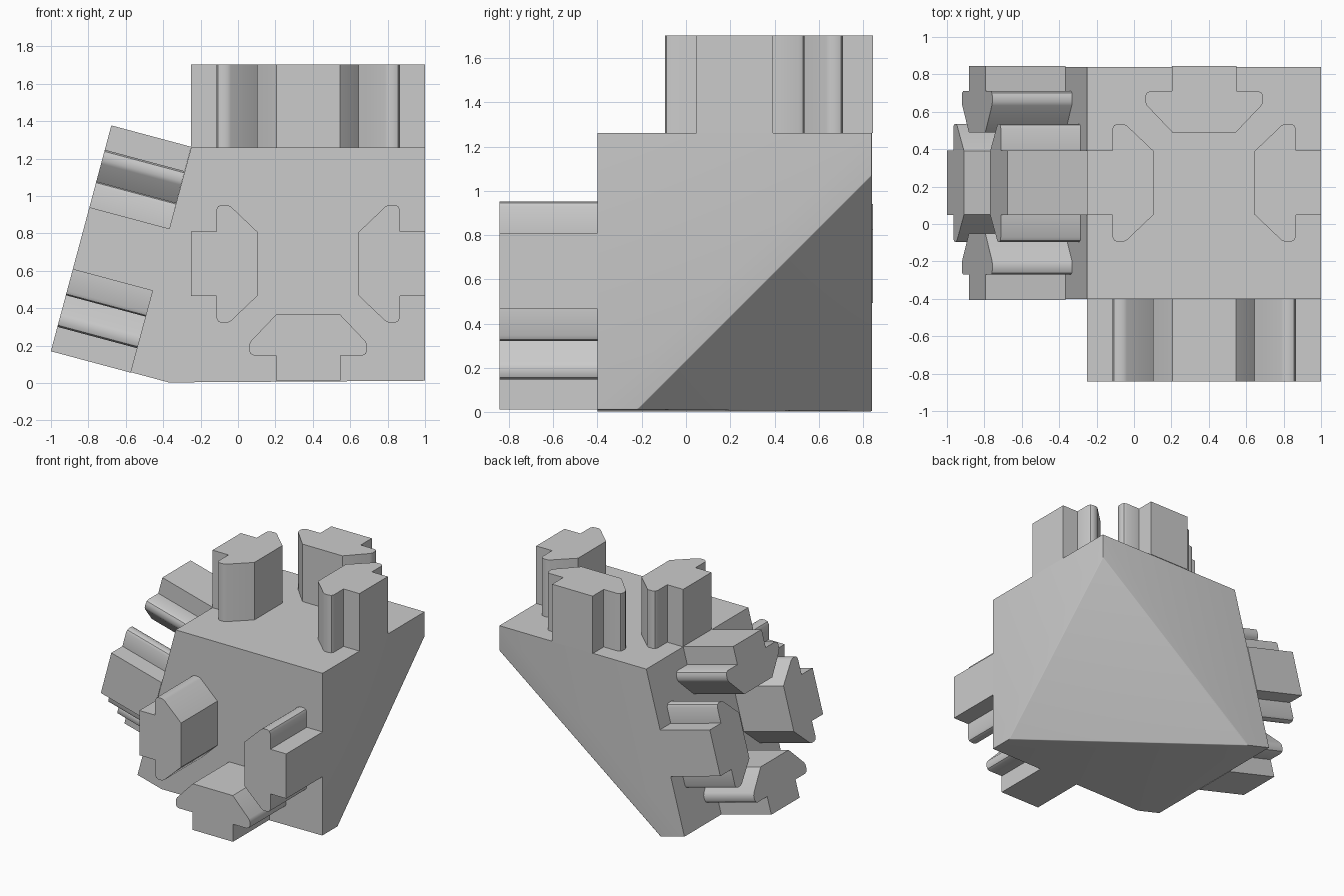
import bpy, bmesh, math
from mathutils import Vector, Matrix

if "Cube" in bpy.data.objects:
    bpy.data.objects.remove(bpy.data.objects["Cube"])

grey = bpy.data.materials.new("light grey")
grey.diffuse_color = (0.6, 0.6, 0.6, 1)
grey.use_nodes = True
grey.node_tree.nodes["Principled BSDF"].inputs["Base Color"].default_value = grey.diffuse_color


def finish(bm, name, angle):
    bmesh.ops.recalc_face_normals(bm, faces=bm.faces[:])
    me = bpy.data.meshes.new(name)
    bm.to_mesh(me)
    bm.free()
    ob = bpy.data.objects.new(name, me)
    bpy.context.collection.objects.link(ob)
    me.materials.append(grey)
    bpy.ops.object.select_all(action='DESELECT')
    ob.select_set(True)
    bpy.context.view_layer.objects.active = ob
    bpy.ops.object.shade_smooth_by_angle(angle=math.radians(angle))
    return ob


def prism(bm, points, depth):
    face = bm.faces.new([bm.verts.new(p) for p in points])
    new = bmesh.ops.extrude_face_region(bm, geom=[face])["geom"]
    bmesh.ops.translate(bm, verts=[v for v in new if isinstance(v, bmesh.types.BMVert)], vec=depth)


# Corner body: side profile with a leaning left face, extruded front to back
FRONT, BACK, TOP, RIGHT = -0.40, 0.84, 1.26, 1.0
bm = bmesh.new()
outline = [(-0.25, TOP), (RIGHT, TOP), (RIGHT, 0.012), (-0.37, 0.003), (-0.575, 0.058)]
prism(bm, [(x, FRONT, z) for x, z in outline], (0, BACK - FRONT, 0))

# Slanted cut across the lower back right corner
a, b, c = Vector((1, 0.84, 1.07)), Vector((1, -0.22, 0.01)), Vector((-0.38, 0.84, 0.0))
normal = (b - a).cross(c - a).normalized()
if normal.x < 0:
    normal.negate()
bmesh.ops.bisect_plane(bm, geom=bm.verts[:] + bm.edges[:] + bm.faces[:],
                       plane_co=a, plane_no=normal, clear_outer=True)
bmesh.ops.holes_fill(bm, edges=[e for e in bm.edges if e.is_boundary])
bmesh.ops.remove_doubles(bm, verts=bm.verts[:], dist=0.0005)
bmesh.ops.recalc_face_normals(bm, faces=bm.faces[:])


# Soften the cut edges and the outer edges that meet them
def soft(e):
    p, q = e.verts[0].co, e.verts[1].co
    on_cut = all(abs((v - a).dot(normal)) < 0.005 for v in (p, q))
    upright = all(v.x > 0.99 and v.y > 0.83 for v in (p, q))
    lower_right = all(v.x > 0.99 and v.z < 0.03 for v in (p, q))
    return on_cut or upright or lower_right


bmesh.ops.bevel(bm, geom=[e for e in bm.edges if soft(e)], offset=0.035,
                offset_type='OFFSET', segments=4, profile=0.5, affect='EDGES', clamp_overlap=True)
finish(bm, "corner_body", 35)

# Slot key: stem, rounded wings and tapered tip, as (distance from centre, half width)
HALF = [(0.625, 0.172), (0.49, 0.172), (0.49, 0.29), (0.481, 0.308), (0.463, 0.315),
        (0.432, 0.315), (0.413, 0.306), (0.27, 0.17)]
KEY = HALF + [(r, -w) for r, w in reversed(HALF)]


def keys(name, centre, u, v, n, turns):
    """Stand keys around a square face with axes u, v and outward normal n."""
    frame = Matrix((u, v, n)).transposed()
    for i in turns:
        rot = Matrix.Rotation(i * math.pi / 2, 3, 'Z')
        bm = bmesh.new()
        prism(bm, [Vector(centre) + frame @ (rot @ Vector((r, w, 0))) for r, w in KEY],
              Vector(n) * 0.442)
        finish(bm, f"{name}_key_{i + 1}", 40)


# Keys on the top, front and leaning left faces
X, Y, Z = Vector((1, 0, 0)), Vector((0, 1, 0)), Vector((0, 0, 1))
keys("top", (0.375, 0.22, TOP), X, Y, Z, (0, 1, 2))
keys("front", (0.375, FRONT, 0.637), X, Z, -Y, (0, 2, 3))
s, k = math.sin(math.radians(15)), math.cos(math.radians(15))
keys("left", (-0.412, 0.22, 0.659), -Y, Vector((s, 0, k)), Vector((-k, 0, s)), (0, 1, 2, 3))
